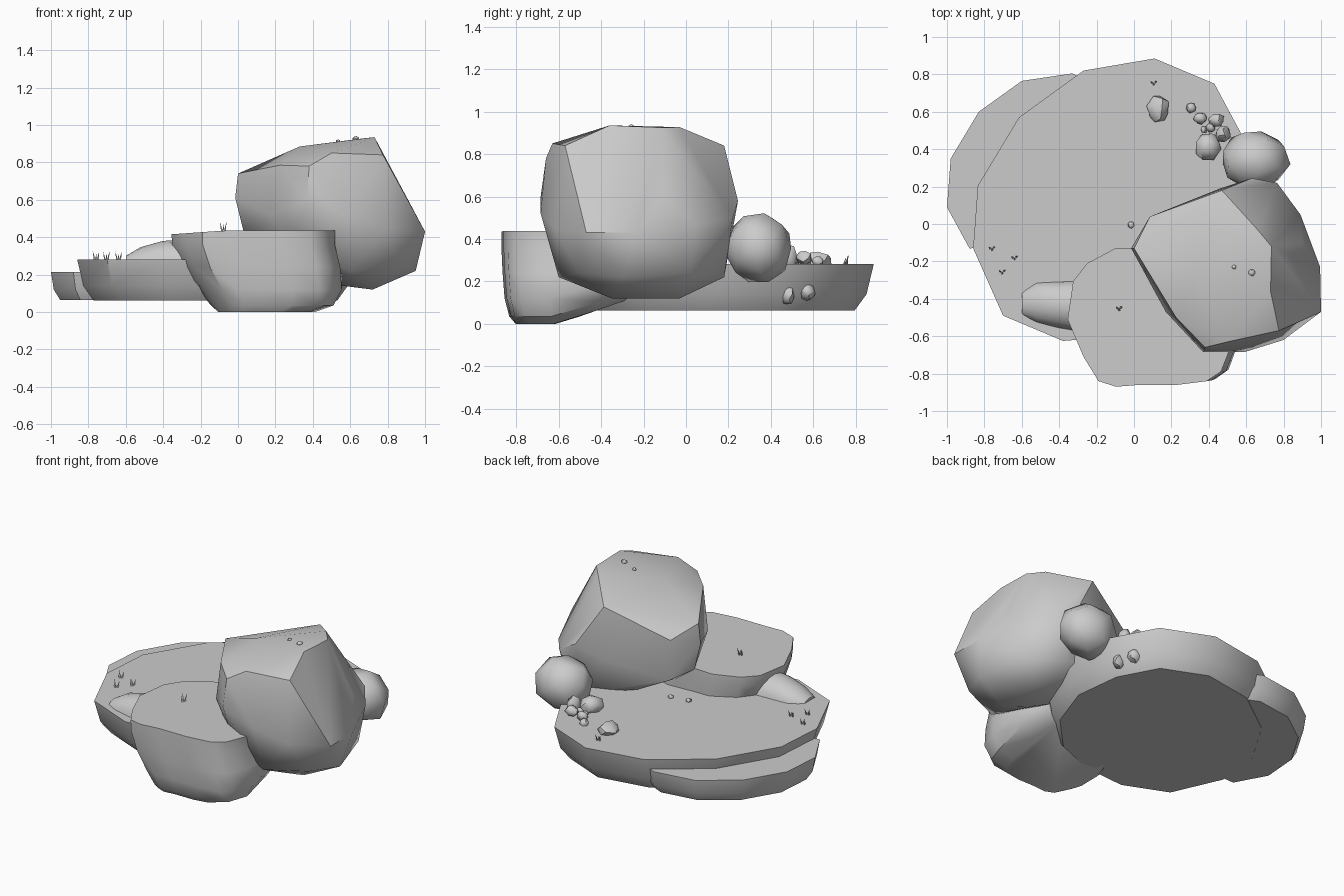
import bpy, bmesh, math, random
from mathutils import Vector, Matrix

if "Cube" in bpy.data.objects:
    bpy.data.objects.remove(bpy.data.objects["Cube"])

random.seed(4)
grey = bpy.data.materials.new("stone grey")
grey.diffuse_color = (0.6, 0.6, 0.6, 1)
grey.use_nodes = True
grey.node_tree.nodes["Principled BSDF"].inputs["Base Color"].default_value = grey.diffuse_color


def finish(bm, name, angle=40):
    bmesh.ops.recalc_face_normals(bm, faces=bm.faces[:])
    me = bpy.data.meshes.new(name)
    bm.to_mesh(me)
    bm.free()
    me.materials.append(grey)
    ob = bpy.data.objects.new(name, me)
    bpy.context.collection.objects.link(ob)
    bpy.ops.object.select_all(action='DESELECT')
    ob.select_set(True)
    bpy.context.view_layer.objects.active = ob
    bpy.ops.object.shade_smooth_by_angle(angle=math.radians(angle))
    return ob


def loft(name, outline, rings, centre, zfun):
    """Stack scaled copies of an outline; rings are (z, sx, sy, dx)."""
    bm = bmesh.new()
    cx, cy = centre
    loops = []
    for i, (z, sx, sy, dx) in enumerate(rings):
        loops.append([])
        for x, y in outline:
            px, py = cx + (x - cx) * sx + dx, cy + (y - cy) * sy
            loops[-1].append(bm.verts.new((px, py, zfun(i, px, py, z))))
    n = len(outline)
    for a, b in zip(loops, loops[1:]):
        for k in range(n):
            bm.faces.new((a[k], a[(k + 1) % n], b[(k + 1) % n], b[k]))
    bm.faces.new(loops[0])
    bm.faces.new(loops[-1])
    return finish(bm, name)


def hull(name, points, angle=40):
    bm = bmesh.new()
    for p in points:
        bm.verts.new(p)
    res = bmesh.ops.convex_hull(bm, input=bm.verts[:])
    junk = [g for g in res["geom_interior"] if isinstance(g, bmesh.types.BMVert)]
    bmesh.ops.delete(bm, geom=junk, context='VERTS')
    return finish(bm, name, angle)


def stone(name, loc, size, jitter=0.12, count=18, angle=44):
    """Irregular boulder from a jittered ball, hulled."""
    rot = Matrix.Rotation(random.uniform(-.3, .3), 3, 'X') @ Matrix.Rotation(random.uniform(0, 1), 3, 'Z')
    pts = []
    for k in range(count):
        z = 1 - 2 * (k + 0.5) / count
        r = math.sqrt(1 - z * z)
        d = rot @ Vector((r * math.cos(2.4 * k), r * math.sin(2.4 * k), z))
        d *= 1.06 + random.uniform(-jitter, jitter)
        pts.append([loc[i] + d[i] * size[i] / 2 for i in range(3)])
    return hull(name, pts, angle)


flat = lambda i, x, y, z: z

# main ground slab
loft("ground_slab", [(-.27, .82), (.11, .885), (.43, .75), (.58, .47), (.62, .12), (.5, -.22),
     (.25, -.48), (-.05, -.6), (-.38, -.625), (-.70, -.49), (-.86, -.13), (-.835, .205), (-.615, .57)],
     [(.282, 1, 1, 0), (.14, .955, .955, 0), (.062, .88, .88, 0)], (-.12, .13), flat)

# lower step behind the slab on the left
loft("lower_slab", [(-.88, -.13), (-1, .09), (-.98, .35), (-.83, .6), (-.6, .765), (-.33, .805),
     (-.1, .7), (0, .4), (-.2, .05), (-.55, -.12)],
     [(.213, 1, 1, 0), (.12, .97, .97, 0), (.063, .9, .9, 0)], (-.5, .3), flat)


# flat-topped front rock, underside rising toward the back
def front_z(i, x, y, z):
    if i == 0:
        return z + min(0, (x + .05) * .07)
    return z + (max(0, y + .6) * .35 if i > 2 else 0)


loft("front_rock", [(0, -.13), (-.1, -.13), (-.25, -.21), (-.325, -.305), (-.355, -.51), (-.30, -.64),
     (-.27, -.71), (-.19, -.84), (-.096, -.87), (.03, -.86), (.23, -.86), (.39, -.84),
     (.465, -.79), (.52, -.65), (.52, -.4), (.42, -.2), (.2, -.12)],
     [(.437, 1, 1, 0), (.36, .995, 1, 0), (.24, .98, .985, .035), (.12, .9, .96, .078),
      (.035, .78, .9, .085), (.0, .63, .82, .05)],
     (.09, -.5), front_z)

# big leaning boulder: top rim, waist, underside
hull("big_boulder", [
    (0, -.13, .74), (.47, .18, .84), (.66, -.03, .927), (.73, -.36, .935), (.33, -.27, .885),
    (.775, -.57, .84), (.5, -.63, .85), (.38, -.66, .78), (.225, -.5, .785), (.085, .04, .67), (.735, -.12, .925),
    (1, -.47, .43), (.995, -.23, .43), (.89, .05, .47), (.765, .22, .5), (.63, .245, .58),
    (.46, .19, .5), (.1, .03, .4), (-.015, -.13, .61), (.17, -.47, .52), (.37, -.685, .6),
    (.59, -.685, .52), (.8, -.62, .45), (.9, -.1, .6), (.89, -.42, .6), (.03, -.13, .43),
    (.95, -.3, .22), (.72, -.35, .12), (.72, -.03, .12), (.56, -.25, .14), (.86, -.5, .24),
    (.6, -.6, .22), (.65, .18, .22), (.86, .02, .24), (.2, -.2, .3), (.3, .06, .3), (.3, -.5, .33)], 38)

# round boulder at the back right
stone("small_boulder", (.645, .34, .36), (.35, .31, .325), .05, 26, 46)

# half-buried wedge on the left
wedge = []
for x, y0, y1, h in ((-.28, -.58, -.30, .388), (-.40, -.56, -.305, .38), (-.52, -.53, -.31, .347), (-.6, -.49, -.36, .30)):
    for k in range(9):
        a = math.pi * k / 8
        wedge.append((x, (y0 + y1) / 2 - math.cos(a) * (y1 - y0) / 2, .26 + math.sin(a) * (h - .26)))
hull("wedge_stone", wedge)

# loose stones on the slab and in its side
for loc, size in [((.13, .615, .295), (.115, .14, .09)), ((.305, .62, .295), (.055, .055, .05)),
                  ((.355, .565, .305), (.07, .06, .06)), ((.44, .555, .31), (.085, .075, .07)),
                  ((.41, .515, .30), (.05, .05, .05)), ((.375, .505, .29), (.035, .035, .035)),
                  ((.395, .415, .31), (.13, .15, .11)), ((.475, .48, .31), (.08, .09, .13)),
                  ((.52, .48, .135), (.08, .06, .09)), ((.475, .57, .15), (.09, .075, .08))]:
    stone("loose_stone", loc, size, .08)

# tiny pebbles
for x, y, z, d in [(-.016, -.005, .287, .036), (.1, .015, .287, .034), (.535, -.23, .913, .024), (.63, -.26, .925, .036)]:
    stone("pebble", (x, y, z), (d, d, d * .8), .04)

# grass tufts: three thin splayed spikes each
bm = bmesh.new()
for x, y, z in [(-.76, -.135, .28), (-.64, -.185, .28), (-.705, -.26, .28), (.105, .75, .28), (-.08, -.455, .435)]:
    for dx, dy, h in ((-.012, .004, .046), (.001, -.006, .034), (.013, .006, .046)):
        base = [bm.verts.new((x + dx * .6 + .007 * math.cos(a), y + dy + .007 * math.sin(a), z - .004))
                for a in (0, 2.1, 4.2)]
        tip = bm.verts.new((x + dx * 1.4, y + dy + .01, z + h))
        bm.faces.new(base)
        for k in range(3):
            bm.faces.new((base[k], base[(k + 1) % 3], tip))
finish(bm, "grass_tufts", 30)
